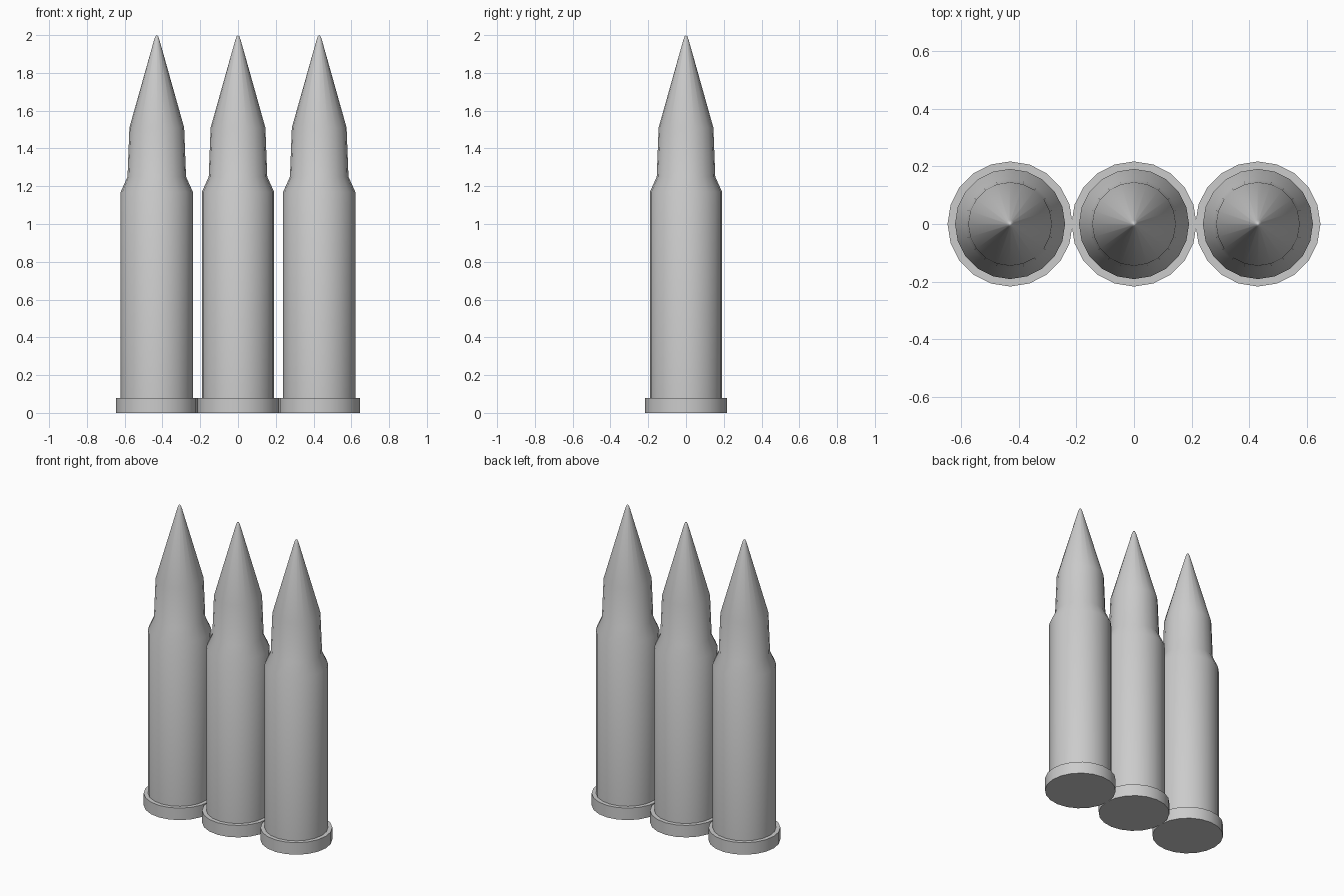
import bpy, bmesh, math

if "Cube" in bpy.data.objects:
    bpy.data.objects.remove(bpy.data.objects["Cube"])

SIDES = 20
SPACING = 0.43


def lathe(name, profile, x):
    """Spin a closed (radius, z) profile around a vertical axis at x."""
    bm = bmesh.new()
    rings = []
    for r, z in profile:
        if r == 0:
            rings.append([bm.verts.new((0, 0, z))] * SIDES)
        else:
            rings.append([bm.verts.new((r * math.cos(2 * math.pi * i / SIDES),
                                        r * math.sin(2 * math.pi * i / SIDES), z))
                          for i in range(SIDES)])
    for low, high in zip(rings, rings[1:]):
        for i in range(SIDES):
            j = (i + 1) % SIDES
            bm.faces.new(dict.fromkeys((low[i], low[j], high[j], high[i])))
    bmesh.ops.recalc_face_normals(bm, faces=bm.faces)
    mesh = bpy.data.meshes.new(name)
    bm.to_mesh(mesh)
    bm.free()
    obj = bpy.data.objects.new(name, mesh)
    bpy.context.collection.objects.link(obj)
    obj.location.x = x
    bpy.ops.object.select_all(action='DESELECT')
    obj.select_set(True)
    bpy.context.view_layer.objects.active = obj
    bpy.ops.object.shade_smooth_by_angle(angle=math.radians(30))


# Rim, straight body, sloped shoulder, slim neck and pointed tip
PROFILE = [(0, 0), (0.217, 0), (0.217, 0.08), (0.191, 0.08), (0.191, 1.17),
           (0.155, 1.25), (0.145, 1.51), (0.014, 1.975), (0.007, 1.994), (0, 2.0)]

# Three identical cartridges in a row
for n, side in enumerate(("left", "middle", "right")):
    lathe(side + "_cartridge", PROFILE, (n - 1) * SPACING)
